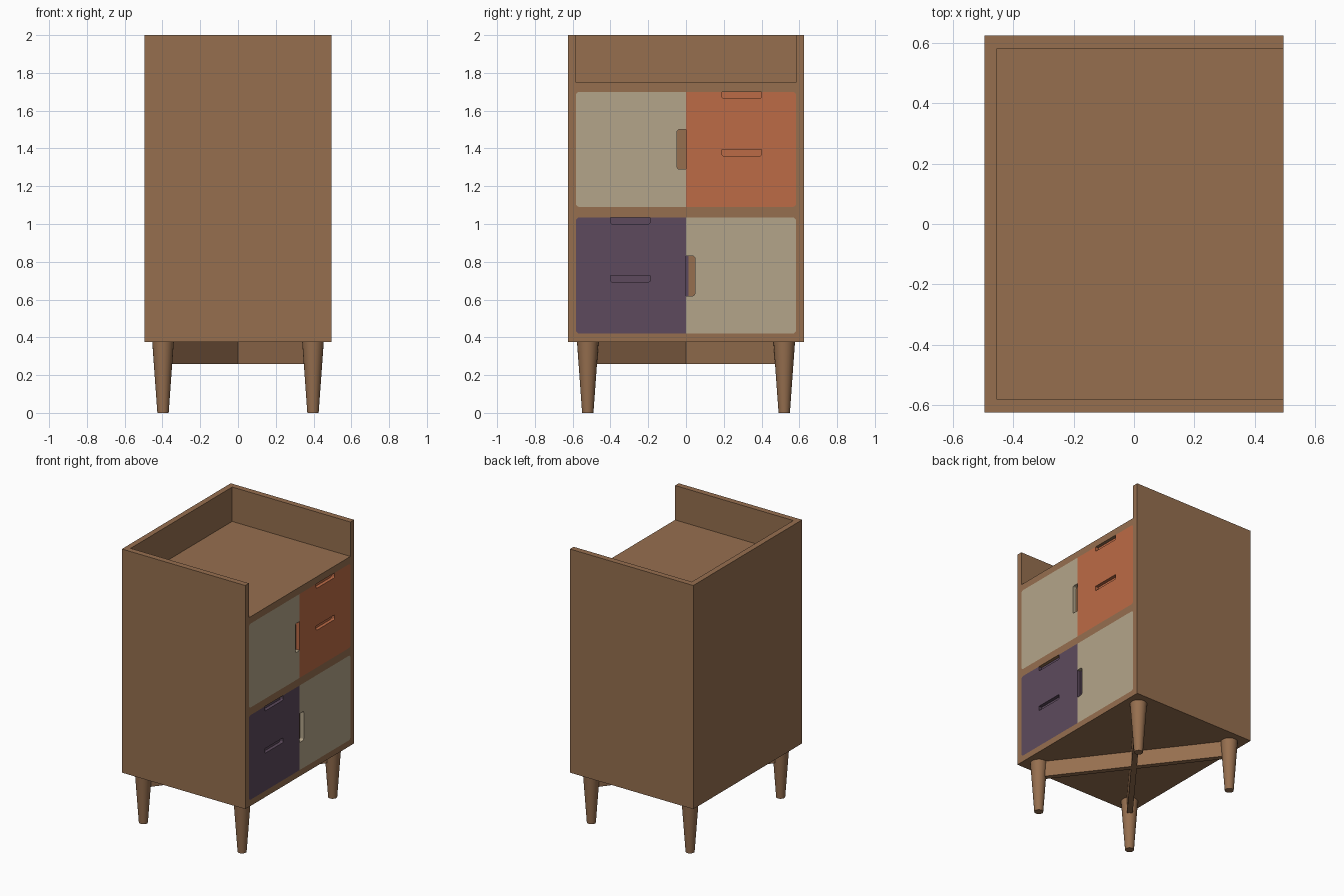
import bpy, bmesh, math
from mathutils import Vector

if "Cube" in bpy.data.objects:
    bpy.data.objects.remove(bpy.data.objects["Cube"])

HX, HY = 0.496, 0.625        # half depth and half width of the case
FLOOR = HX - 0.03            # back of the shallow recesses behind the doors


def material(name, rgb):
    m = bpy.data.materials.new(name)
    lin = [((c / 255 + 0.055) / 1.055) ** 2.4 for c in rgb]
    m.diffuse_color = (*lin, 1)
    m.use_nodes = True
    m.node_tree.nodes["Principled BSDF"].inputs["Base Color"].default_value = m.diffuse_color
    return m


WOOD = material("walnut wood", (150, 111, 79))
BEIGE = material("beige paint", (180, 165, 138))
ORANGE = material("orange paint", (188, 107, 70))
PURPLE = material("purple paint", (93, 74, 93))


def finish(name, bm, mat):
    bmesh.ops.recalc_face_normals(bm, faces=bm.faces)
    me = bpy.data.meshes.new(name)
    bm.to_mesh(me)
    bm.free()
    me.materials.append(mat)
    ob = bpy.data.objects.new(name, me)
    bpy.context.collection.objects.link(ob)
    return ob


def box(name, x0, x1, y0, y1, z0, z1, mat):
    bm = bmesh.new()
    bmesh.ops.create_cube(bm, size=1)
    for v in bm.verts:
        v.co = ((x0 + x1) / 2 + v.co.x * (x1 - x0),
                (y0 + y1) / 2 + v.co.y * (y1 - y0),
                (z0 + z1) / 2 + v.co.z * (z1 - z0))
    return finish(name, bm, mat)


def slab(name, corners, x0, x1, mat):
    """Extrude a right-angled (y, z, corner radius) outline along x."""
    pts = []
    for i, (y, z, r) in enumerate(corners):
        p = Vector((y, z))
        if r == 0:
            pts.append(p)
            continue
        u = (Vector(corners[i - 1][:2]) - p).normalized()
        v = (Vector(corners[(i + 1) % len(corners)][:2]) - p).normalized()
        for k in range(5):
            t = math.pi / 2 * k / 4
            pts.append(p + r * (u + v) - r * (math.cos(t) * v + math.sin(t) * u))
    bm = bmesh.new()
    face = bm.faces.new([bm.verts.new((x0, p.x, p.y)) for p in pts])
    ext = bmesh.ops.extrude_face_region(bm, geom=[face])
    for g in ext["geom"]:
        if isinstance(g, bmesh.types.BMVert):
            g.co.x = x1
    return finish(name, bm, mat)


def cut(target, cutter):
    mod = target.modifiers.new("cut", "BOOLEAN")
    mod.operation, mod.solver, mod.object = "DIFFERENCE", "EXACT", cutter
    bpy.context.view_layer.objects.active = target
    bpy.ops.object.modifier_apply(modifier=mod.name)
    bpy.data.objects.remove(cutter)


# Case with open-fronted tray on top and two rounded recesses
W, R = 0.583, 0.02
ROWS = {"lower": (0.42, 1.035), "upper": (1.09, 1.70)}
case = box("case", -HX, HX, -HY, HY, 0.375, 2.0, WOOD)
cut(case, box("tray_cutter", -0.455, 1, -W, W, 1.75, 2.5, WOOD))
for row, (z0, z1) in ROWS.items():
    cut(case, slab(row + "_cutter", [(-W, z0, R), (W, z0, R), (W, z1, R), (-W, z1, R)],
                   FLOOR, 1, WOOD))

# Each row: a door with a side grip, and two drawers with top grips
for row, door_side, paint in (("lower", 1, PURPLE), ("upper", -1, ORANGE)):
    z0, z1 = ROWS[row]
    zm = (z0 + z1) / 2
    s = door_side
    g = (0.62, 0.83) if row == "lower" else (1.29, 1.50)
    slab(row + "_door", [(0, z0, 0), (s * W, z0, R), (s * W, z1, R), (0, z1, 0),
                         (0, g[1], 0), (s * 0.047, g[1], 0.012),
                         (s * 0.047, g[0], 0.012), (0, g[0], 0)], FLOOR, HX, BEIGE)
    s = -door_side
    for part, a, b in (("bottom", z0, zm), ("top", zm, z1)):
        rb = R if part == "bottom" else 0
        rt = R - rb
        slab(f"{row}_{part}_drawer",
             [(0, a, 0), (s * W, a, rb), (s * W, b, rt), (s * 0.40, b, 0),
              (s * 0.40, b - 0.034, 0.008), (s * 0.19, b - 0.034, 0.008),
              (s * 0.19, b, 0), (0, b, 0)], FLOOR, HX, paint)
        y0, y1 = sorted((s * 0.19, s * 0.40))
        box(f"{row}_{part}_grip_back", FLOOR, FLOOR + 0.006, y0, y1, b - 0.034, b, paint)

# Edge of the purple drawer box seen inside the lower door grip
box("drawer_edge", FLOOR, FLOOR + 0.006, 0, 0.012, 0.62, 0.83, PURPLE)

# Tapered legs
for sx in (-1, 1):
    for sy in (-1, 1):
        bpy.ops.mesh.primitive_cone_add(vertices=24, radius1=0.03, radius2=0.057,
                                        depth=0.375,
                                        location=(sx * 0.397, sy * 0.52, 0.1875))
        leg = bpy.context.object
        leg.name = ("front" if sx > 0 else "back") + "_leg"
        leg.data.materials.append(WOOD)
        bpy.ops.object.shade_smooth_by_angle()

# Crossed braces between the legs
half = math.hypot(0.397, 0.52) - 0.02
for s in (-1, 1):
    brace = box("cross_brace", -half, half, -0.019, 0.019, 0.26, 0.375, WOOD)
    brace.rotation_euler.z = s * math.atan2(0.52, 0.397)
